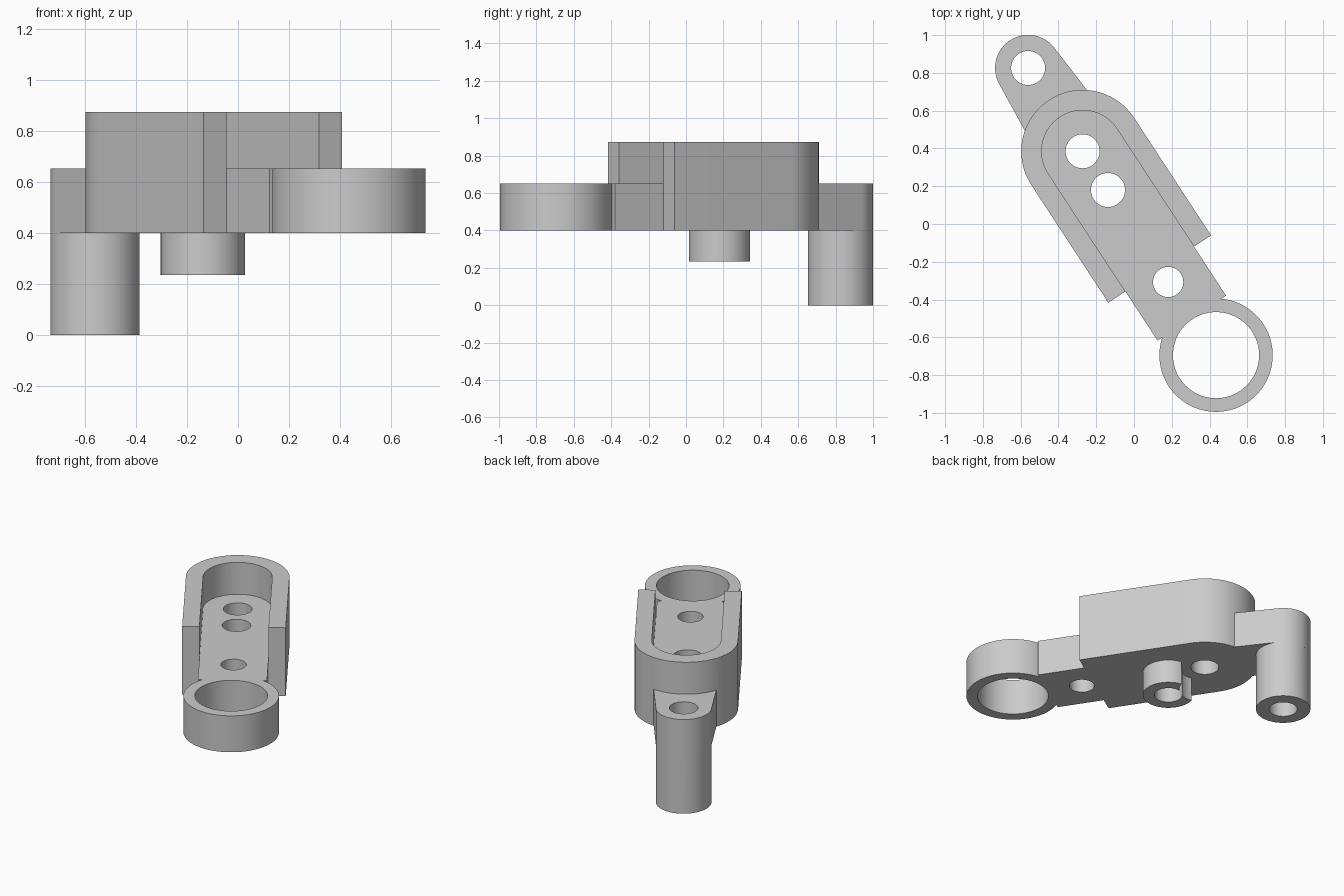
import bpy, bmesh, math
from mathutils import Matrix

if "Cube" in bpy.data.objects:
    bpy.data.objects.remove(bpy.data.objects["Cube"], do_unlink=True)

grey = bpy.data.materials.new("plain_grey")
grey.use_nodes = True
grey.diffuse_color = (0.6, 0.6, 0.6, 1)
grey.node_tree.nodes["Principled BSDF"].inputs["Base Color"].default_value = (0.6, 0.6, 0.6, 1)

# Heights
FOOT, TUBE_END, BASE, DECK, RIM = 0.0, 0.235, 0.4, 0.652, 0.873
# Stations along the link axis, measured from the rounded housing centre
BOSS_X, TUBE_X, WALL_END, PIN_X, SLAB_END, RING_X = -0.527, 0.245, 0.745, 0.827, 1.055, 1.29
WALL_R, CHANNEL_R, BOSS_R, RING_R, TUBE_R, HOLE_R = 0.325, 0.217, 0.175, 0.30, 0.165, 0.09


def arc(x, r, start, end, steps=48):
    """Points on an arc centred on the link axis, angles in degrees."""
    angles = [math.radians(start + (end - start) * i / steps) for i in range(steps + 1)]
    return [(x + r * math.cos(a), r * math.sin(a)) for a in angles]


def extrude(name, outline, low, high):
    bm = bmesh.new()
    face = bm.faces.new([bm.verts.new((x, y, low)) for x, y in outline])
    top = bmesh.ops.extrude_face_region(bm, geom=[face])["geom"]
    verts = [v for v in top if isinstance(v, bmesh.types.BMVert)]
    bmesh.ops.translate(bm, verts=verts, vec=(0, 0, high - low))
    bmesh.ops.recalc_face_normals(bm, faces=bm.faces[:])
    mesh = bpy.data.meshes.new(name)
    bm.to_mesh(mesh)
    bm.free()
    mesh.materials.append(grey)
    obj = bpy.data.objects.new(name, mesh)
    bpy.context.collection.objects.link(obj)
    return obj


def cylinder(name, x, r, low, high):
    return extrude(name, arc(x, r, 0, 360, 96)[:-1], low, high)


def u_shape(name, r, end, low, high):
    """Bar with one round end at the origin and one square end."""
    return extrude(name, arc(0, r, 90, 270) + [(end, -r), (end, r)], low, high)


def combine(target, other, operation):
    mod = target.modifiers.new(operation.lower(), "BOOLEAN")
    mod.operation, mod.solver, mod.object = operation, "EXACT", other
    bpy.context.view_layer.objects.active = target
    bpy.ops.object.modifier_apply(modifier=mod.name)
    bpy.data.objects.remove(other, do_unlink=True)


# Housing with an open-ended channel
body = u_shape("link_body", WALL_R, WALL_END, BASE, RIM)
combine(body, u_shape("channel_cutter", CHANNEL_R, 1.2, DECK, 1.1), "DIFFERENCE")

# Slab leading to the ring
slab = extrude("slab", [(0.6, -CHANNEL_R), (SLAB_END, -CHANNEL_R),
                        (SLAB_END, CHANNEL_R), (0.6, CHANNEL_R)], BASE, DECK)
combine(body, slab, "UNION")
combine(body, cylinder("ring", RING_X, RING_R, BASE, DECK), "UNION")

# Tapered arm and tall end boss
tilt = math.degrees(math.asin((CHANNEL_R - BOSS_R) / -BOSS_X))
arm = arc(BOSS_X, BOSS_R, 90 + tilt, 270 - tilt)
arm += [(0, -CHANNEL_R), (0, CHANNEL_R)]
combine(body, extrude("arm", arm, BASE, DECK), "UNION")
combine(body, cylinder("boss", BOSS_X, BOSS_R, FOOT, DECK), "UNION")

# Short tube underneath, relieved around the neighbouring hole
tube = cylinder("tube", TUBE_X, TUBE_R, TUBE_END, BASE + 0.1)
combine(tube, cylinder("relief_cutter", 0, TUBE_R, 0.1, BASE), "DIFFERENCE")
combine(body, tube, "UNION")

# Through holes
for x, r in ((BOSS_X, HOLE_R), (0, HOLE_R), (TUBE_X, HOLE_R), (PIN_X, 0.08), (RING_X, 0.228)):
    combine(body, cylinder("hole_cutter", x, r, -0.2, 1.2), "DIFFERENCE")

# Turn the link to its diagonal pose
pose = Matrix.Translation((-0.272, 0.385, 0)) @ Matrix.Rotation(math.radians(-56.8), 4, "Z")
body.data.transform(pose)

bpy.ops.object.select_all(action="DESELECT")
body.select_set(True)
bpy.context.view_layer.objects.active = body
bpy.ops.object.shade_smooth_by_angle(angle=math.radians(30))
